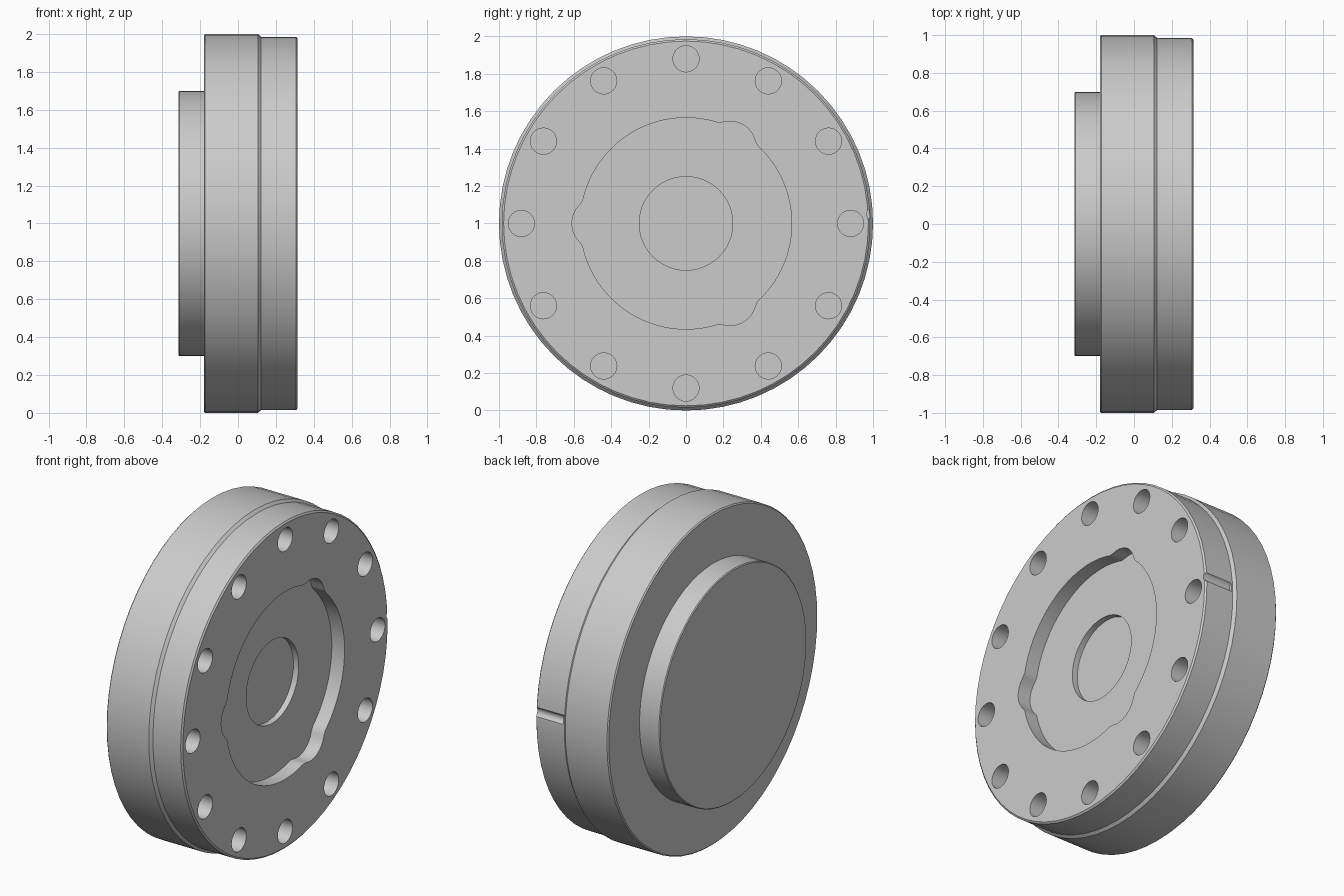
import bpy, bmesh
from math import sin, cos, pi, sqrt, radians
from mathutils import Matrix, Vector

cube = bpy.data.objects.get("Cube")
if cube:
    bpy.data.objects.remove(cube, do_unlink=True)

grey = bpy.data.materials.new("satin grey")
grey.use_nodes = True
colour = (0.6, 0.6, 0.6, 1)
grey.diffuse_color = colour
grey.node_tree.nodes["Principled BSDF"].inputs["Base Color"].default_value = colour

SEGMENTS = 64
FACE_X = 0.315


def new_object(name, bm):
    bmesh.ops.recalc_face_normals(bm, faces=bm.faces[:])
    mesh = bpy.data.meshes.new(name)
    bm.to_mesh(mesh)
    bm.free()
    obj = bpy.data.objects.new(name, mesh)
    bpy.context.collection.objects.link(obj)
    obj.data.materials.append(grey)
    return obj


def revolve(name, profile):
    """Lathe (x, radius) points around the x axis, capped at both ends."""
    bm = bmesh.new()
    rings = []
    for x, r in profile:
        rings.append([bm.verts.new((x, r * cos(2 * pi * i / SEGMENTS),
                                    1 + r * sin(2 * pi * i / SEGMENTS)))
                      for i in range(SEGMENTS)])
    for a, b in zip(rings, rings[1:]):
        for i in range(SEGMENTS):
            j = (i + 1) % SEGMENTS
            bm.faces.new((a[i], a[j], b[j], b[i]))
    bm.faces.new(rings[0])
    bm.faces.new(rings[-1])
    return new_object(name, bm)


def add_prism(bm, outline, x0, x1):
    """Extrude a closed (y, z) outline along x."""
    face = bm.faces.new([bm.verts.new((x0, y, z)) for y, z in outline])
    top = bmesh.ops.extrude_face_region(bm, geom=[face])["geom"]
    verts = [v for v in top if isinstance(v, bmesh.types.BMVert)]
    bmesh.ops.translate(bm, verts=verts, vec=(x1 - x0, 0, 0))


def circle(cy, cz, r, count):
    return [(cy + r * cos(2 * pi * i / count), cz + r * sin(2 * pi * i / count))
            for i in range(count)]


def cut(body, bm):
    """Subtract the cutter from the body and discard the cutter."""
    cutter = new_object("cutter", bm)
    cutter.hide_render = True
    mod = body.modifiers.new("cut", "BOOLEAN")
    mod.operation = "DIFFERENCE"
    mod.solver = "EXACT"
    mod.object = cutter
    bpy.context.view_layer.objects.active = body
    bpy.ops.object.modifier_apply(modifier=mod.name)
    bpy.data.objects.remove(cutter, do_unlink=True)


# Stepped disc with its rear boss
body = revolve("flange_body", [
    (-0.315, 0.695), (-0.31, 0.70), (-0.18, 0.70), (-0.18, 0.993),
    (-0.173, 1.0), (0.105, 1.0), (0.122, 0.985), (0.307, 0.985),
    (FACE_X, 0.975)])

# Ring of blind bolt holes
bm = bmesh.new()
for k in range(12):
    a = 2 * pi * k / 12
    add_prism(bm, circle(0.88 * cos(a), 1 + 0.88 * sin(a), 0.07, 24),
              FACE_X - 0.25, FACE_X + 0.1)
cut(body, bm)


# Round recess with three shallow lobes
def recess_radius(a):
    third = 2 * pi / 3
    off = (a - pi / 3 + third / 2) % third - third / 2
    centre, lobe, r = 0.472, 0.138, 0.565
    side = centre * sin(off)
    if abs(side) < lobe:
        r = max(r, centre * cos(off) + sqrt(lobe ** 2 - side ** 2))
    return r


bm = bmesh.new()
steps = 144
angles = [2 * pi * i / steps for i in range(steps)]
add_prism(bm, [(recess_radius(a) * cos(a), 1 + recess_radius(a) * sin(a))
               for a in angles], FACE_X - 0.085, FACE_X + 0.1)
cut(body, bm)

# Central pocket in the recess floor
bm = bmesh.new()
add_prism(bm, circle(0, 1, 0.25, 48), FACE_X - 0.12, FACE_X + 0.05)
cut(body, bm)

# Rounded index notch across the front rim
bm = bmesh.new()
add_prism(bm, circle(0.995, 1.05, 0.03, 16), 0.13, FACE_X + 0.1)
cut(body, bm)

bpy.ops.object.select_all(action="DESELECT")
body.select_set(True)
bpy.context.view_layer.objects.active = body
bpy.ops.object.shade_smooth_by_angle(angle=radians(30))
